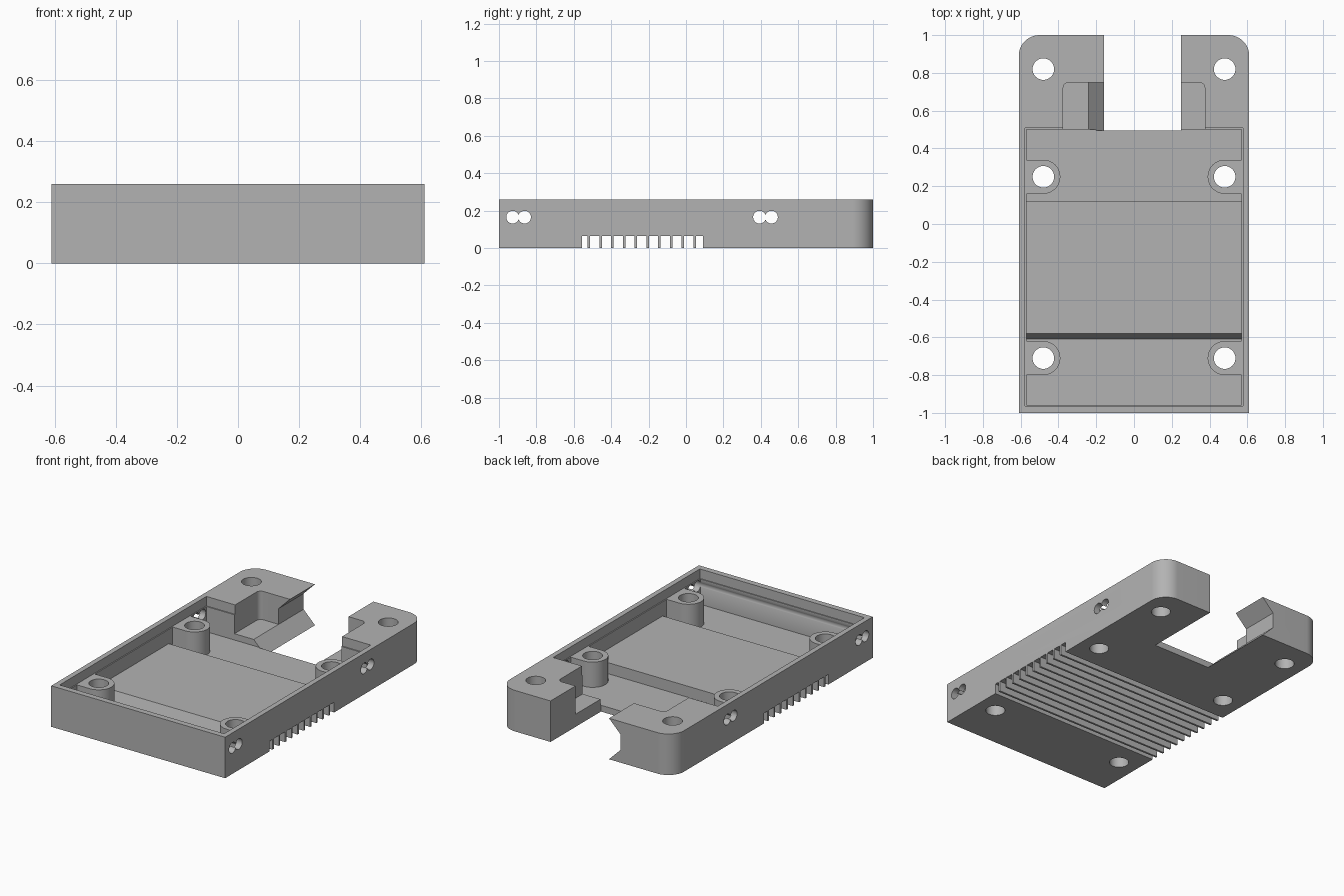
import bpy, bmesh, math
from mathutils import Vector

cube = bpy.data.objects.get("Cube")
if cube:
    bpy.data.objects.remove(cube, do_unlink=True)

grey = bpy.data.materials.new("plain grey")
grey.use_nodes = True
grey.diffuse_color = (0.45, 0.45, 0.45, 1)
grey.node_tree.nodes["Principled BSDF"].inputs["Base Color"].default_value = grey.diffuse_color


def prism(name, pts, axis, lo, hi):
    """Extrude a 2D outline along an axis; outline is (y,z), (x,z) or (x,y)."""
    def place(p, d):
        return {"x": (d, p[0], p[1]), "y": (p[0], d, p[1]), "z": (p[0], p[1], d)}[axis]
    bm = bmesh.new()
    face = bm.faces.new([bm.verts.new(place(p, lo)) for p in pts])
    top = bmesh.ops.extrude_face_region(bm, geom=[face])["geom"]
    shift = Vector(place((0, 0), hi - lo))
    bmesh.ops.translate(bm, verts=[v for v in top if isinstance(v, bmesh.types.BMVert)], vec=shift)
    bmesh.ops.recalc_face_normals(bm, faces=bm.faces)
    mesh = bpy.data.meshes.new(name)
    bm.to_mesh(mesh)
    bm.free()
    mesh.materials.append(grey)
    obj = bpy.data.objects.new(name, mesh)
    bpy.context.collection.objects.link(obj)
    return obj


def rect(a0, a1, b0, b1):
    return [(a0, b0), (a1, b0), (a1, b1), (a0, b1)]


def arc(cx, cy, r, start, end, n):
    angles = [math.radians(start + (end - start) * i / n) for i in range(n + 1)]
    return [(cx + r * math.cos(a), cy + r * math.sin(a)) for a in angles]


def circle(cx, cy, r, n=48):
    return arc(cx, cy, r, 0, 360, n)[:-1]


def combine(target, tool, operation="DIFFERENCE"):
    tool.hide_render = True
    mod = target.modifiers.new("join", "BOOLEAN")
    mod.operation, mod.solver, mod.object = operation, "EXACT", tool
    bpy.context.view_layer.update()
    bpy.context.view_layer.objects.active = target
    bpy.ops.object.modifier_apply(modifier=mod.name)
    bpy.data.objects.remove(tool, do_unlink=True)


# Tray block, rounded at the back corners
W, H, R = 0.61, 0.26, 0.11
outline = [(-W, -1), (W, -1)] + arc(W - R, 1 - R, R, 0, 90, 16) + arc(R - W, 1 - R, R, 90, 180, 16)
tray = prism("tray", outline, "z", 0, H)

# Cavity with a raised middle floor, and the shallow lid recess above it
floor, deck, ledge = 0.04, 0.11, 0.2
profile = [(-0.957, 0.3), (-0.957, floor), (-0.61, floor), (-0.58, deck),
           (0.12, deck), (0.12, floor), (0.5, floor), (0.5, 0.3)]
combine(tray, prism("cavity_cutter", profile, "x", -0.57, 0.57))
combine(tray, prism("lid_recess_cutter", rect(-0.577, 0.577, -0.963, 0.507), "z", ledge, 0.3))

# Pocket behind the cavity, with rounded inner corners
pocket = [(-0.375, 0.45), (0.375, 0.45)] + arc(0.345, 0.72, 0.03, 0, 90, 6) + arc(-0.345, 0.72, 0.03, 90, 180, 6)
combine(tray, prism("pocket_cutter", pocket, "z", 0.08, 0.3))

# Back opening with a bevelled groove down one side
opening = [(-0.16, -0.1), (0.25, -0.1), (0.25, 0.4), (-0.16, 0.4),
           (-0.16, H), (-0.24, 0.18), (-0.24, 0.08), (-0.16, 0)]
combine(tray, prism("opening_cutter", opening, "y", 0.495, 1.1))

# Screw posts joined to the side walls
for side in (-1, 1):
    for y in (-0.71, 0.25):
        post = arc(0.48, y, 0.09, 90, 270, 24) + [(0.59, y - 0.09), (0.59, y + 0.09)]
        post = [(side * px, py) for px, py in post]
        combine(tray, prism("screw_post", post, "z", 0.02, ledge), "UNION")

# Screw holes
for side in (-1, 1):
    for y in (-0.71, 0.25, 0.82):
        combine(tray, prism("screw_hole_cutter", circle(side * 0.48, y, 0.057), "z", -0.1, 0.4))

# Paired round vents through the side walls
for y in (-0.927, -0.863, 0.393, 0.457):
    combine(tray, prism("side_vent_cutter", circle(y, 0.165, 0.034, 32), "x", -0.8, 0.8))

# Cooling slots underneath, leaving thin fins between them
fin, pitch, first = 0.0128, 0.0628, -0.519
edges = [-0.555] + [first + pitch * i for i in range(10)] + [0.092]
for i in range(11):
    y0 = edges[i] + (fin / 2 if i > 0 else 0)
    y1 = edges[i + 1] - (fin / 2 if i < 10 else 0)
    combine(tray, prism("slot_cutter", rect(y0, y1, -0.1, 0.065), "x", -0.8, 0.8))

# Smooth the round walls, keep the edges sharp
bpy.ops.object.select_all(action="DESELECT")
tray.select_set(True)
bpy.context.view_layer.objects.active = tray
bpy.ops.object.shade_smooth_by_angle(angle=math.radians(30))
